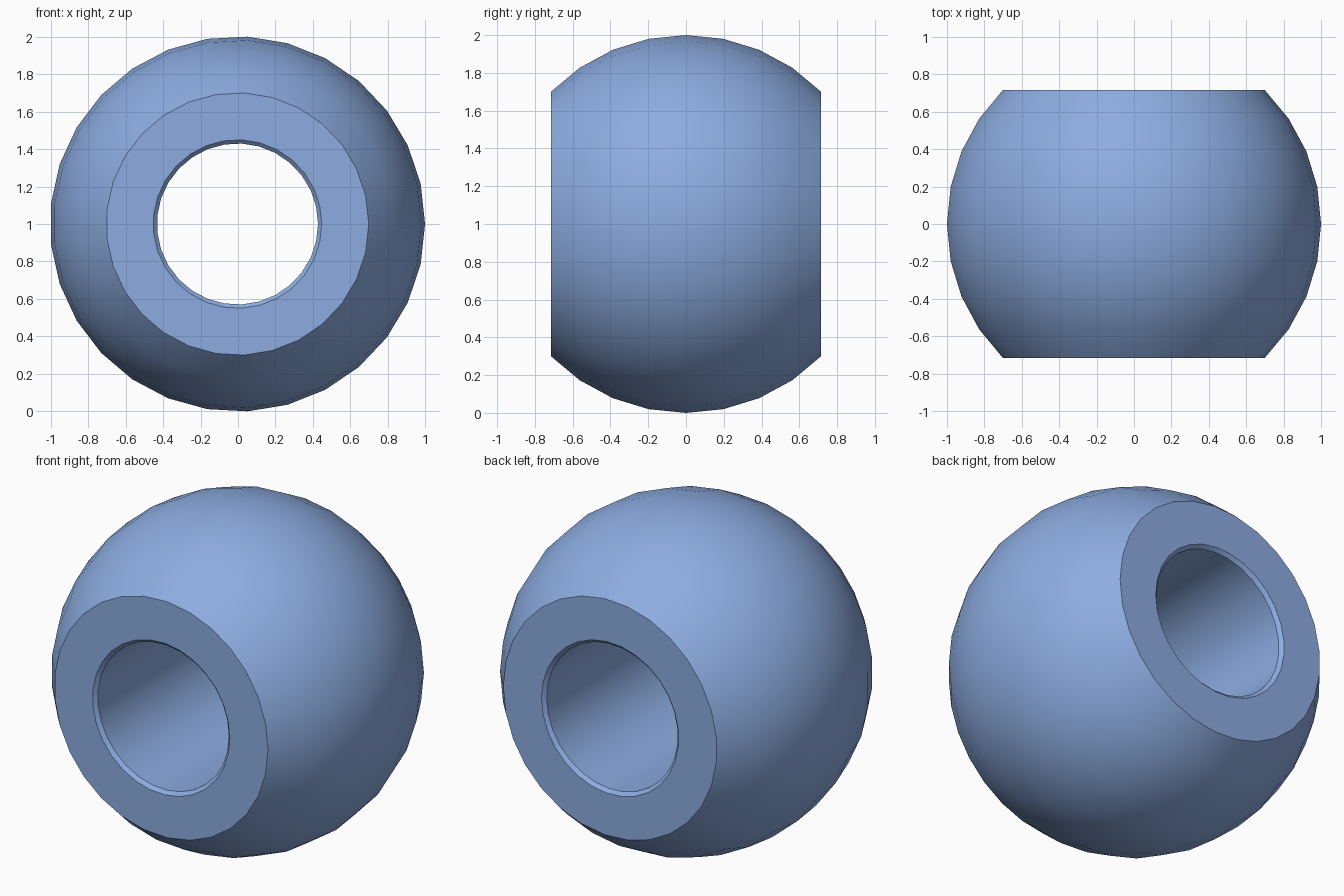
import bpy, bmesh, math
from mathutils import Vector

if "Cube" in bpy.data.objects:
    bpy.data.objects.remove(bpy.data.objects["Cube"])

SIDES = 29                                            # turns around the y axis
RADIUS = 1 / math.sin(7 * 2 * math.pi / SIDES)        # gives a height of exactly 2
CENTRE_X = -RADIUS * (1 - math.cos(math.pi / SIDES)) / 2
STEP = math.radians(11.4)

# profile as (radius, y): truncated sphere outside, chamfered bore inside
profile = [(RADIUS * math.cos(i * STEP), RADIUS * math.sin(i * STEP)) for i in range(-4, 5)]
end = profile[-1][1]
profile += [(0.45, end), (0.43, end - 0.02), (0.43, 0.02 - end), (0.45, -end)]

# revolve the closed profile into the bead
bm = bmesh.new()
rings = []
for s in range(SIDES):
    a = 2 * math.pi * s / SIDES
    rings.append([bm.verts.new(Vector((CENTRE_X + r * math.cos(a), y, 1 + r * math.sin(a))))
                  for r, y in profile])
n = len(profile)
for s in range(SIDES):
    p, q = rings[s], rings[(s + 1) % SIDES]
    for i in range(n):
        j = (i + 1) % n
        bm.faces.new((p[i], p[j], q[j], q[i]))
bmesh.ops.recalc_face_normals(bm, faces=bm.faces)

mesh = bpy.data.meshes.new("bead")
bm.to_mesh(mesh)
bm.free()
bead = bpy.data.objects.new("bead", mesh)
bpy.context.collection.objects.link(bead)

# single blue colour
blue = bpy.data.materials.new("soft blue")
blue.diffuse_color = (0.264, 0.413, 0.75, 1)
blue.use_nodes = True
blue.node_tree.nodes["Principled BSDF"].inputs["Base Color"].default_value = blue.diffuse_color
mesh.materials.append(blue)

# smooth shell and bore, sharp rims
bpy.context.view_layer.objects.active = bead
bead.select_set(True)
bpy.ops.object.shade_smooth_by_angle(angle=math.radians(30))
